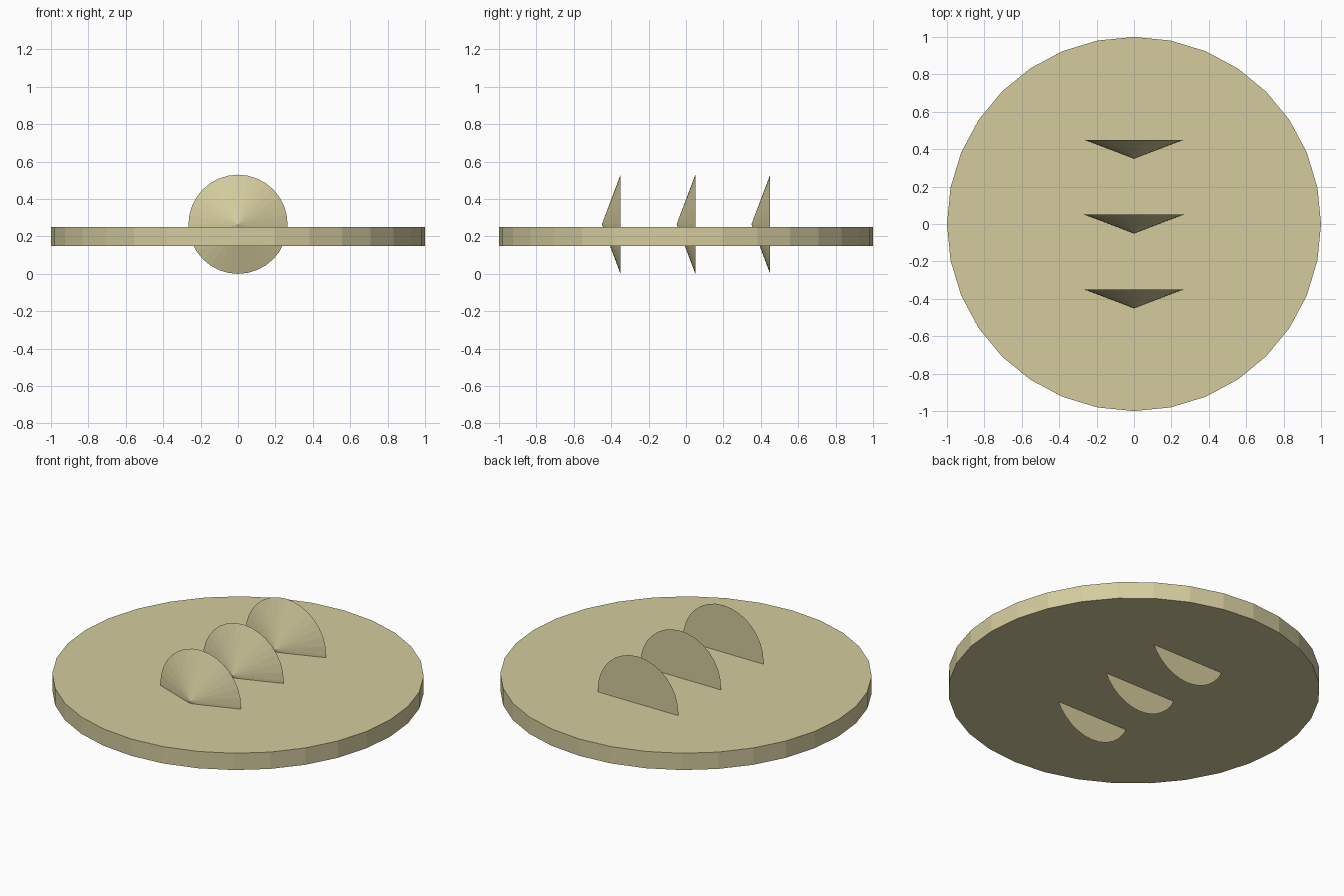
import bpy
from math import pi

cube = bpy.data.objects.get("Cube")
if cube:
    bpy.data.objects.remove(cube)

# Single khaki colour
khaki = bpy.data.materials.new("khaki")
khaki.use_nodes = True
colour = (0.66, 0.6, 0.34, 1)
khaki.diffuse_color = colour
khaki.node_tree.nodes["Principled BSDF"].inputs["Base Color"].default_value = colour


def finish(name):
    obj = bpy.context.object
    obj.name = name
    obj.data.materials.append(khaki)


# Round plate
bpy.ops.mesh.primitive_cylinder_add(vertices=32, radius=1, depth=0.1, location=(0, 0, 0.2))
finish("plate")

# Three shallow cones through the plate, tips to the front
RADIUS = 0.265
for name, y in (("front", -0.4), ("middle", 0), ("back", 0.4)):
    bpy.ops.mesh.primitive_cone_add(vertices=32, radius1=RADIUS, radius2=0, depth=0.1,
                                    location=(0, y, RADIUS), rotation=(pi / 2, 0, 0))
    finish(name + "_cone")
